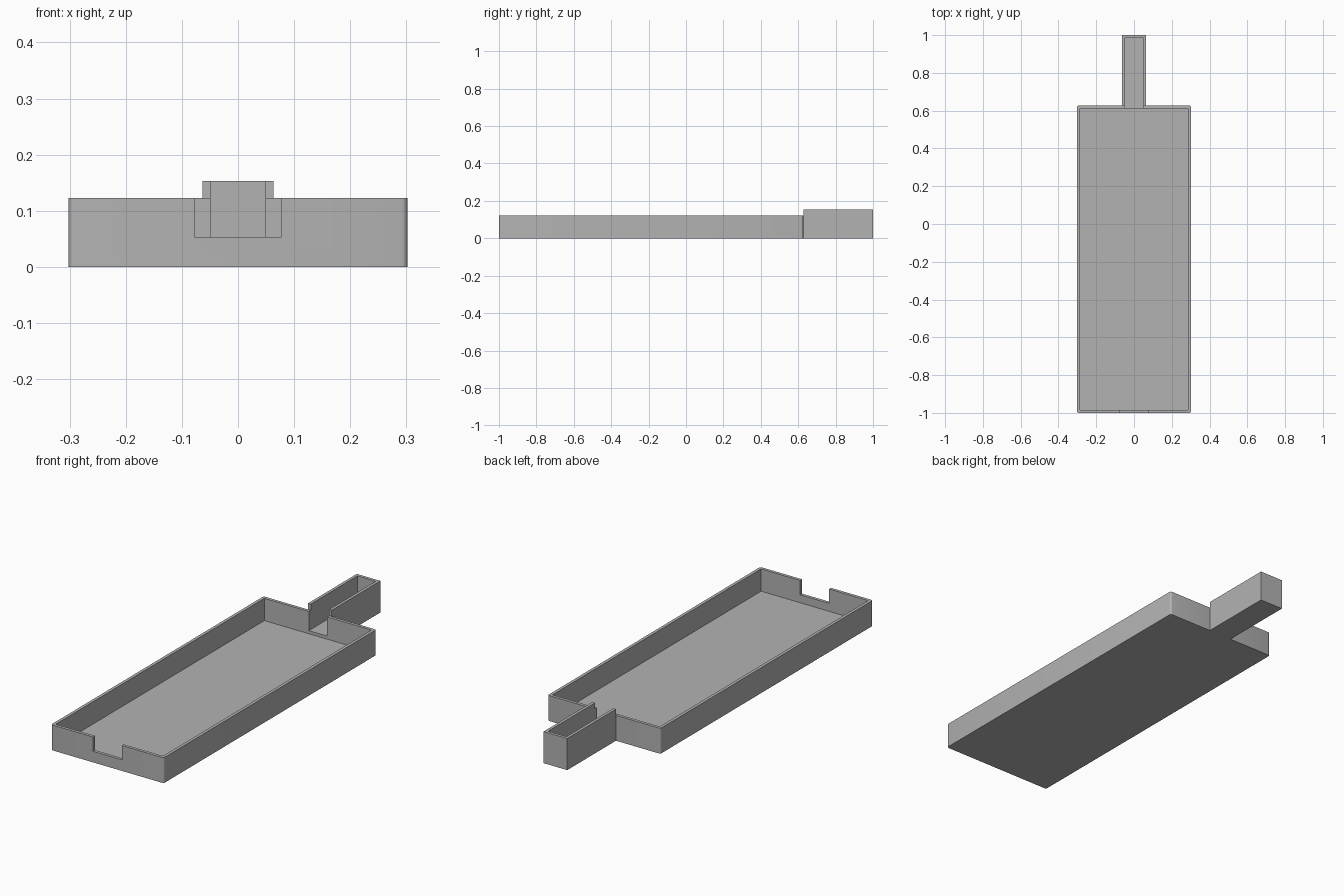
import bpy
import bmesh
from mathutils import Vector

# Remove the default cube
if "Cube" in bpy.data.objects:
    bpy.data.objects.remove(bpy.data.objects["Cube"], do_unlink=True)

WALL = 0.015            # wall and floor thickness
HALF_W = 0.302          # half the tray width
TRAY_H, HANDLE_H = 0.123, 0.153
FRONT, BACK, END = -1.0, 0.627, 1.0
HANDLE_W = 0.0635       # half the handle width
HANDLE_IN = 0.049       # half the handle channel width

grey = bpy.data.materials.new("Plain grey")
grey.use_nodes = True
grey.diffuse_color = (0.45, 0.45, 0.45, 1)
grey.node_tree.nodes["Principled BSDF"].inputs["Base Color"].default_value = (0.45, 0.45, 0.45, 1)


def box(name, lo, hi, corner=0.0):
    """Box between two corners, with optionally rounded upright edges."""
    lo, hi = Vector(lo), Vector(hi)
    bm = bmesh.new()
    bmesh.ops.create_cube(bm, size=1)
    for v in bm.verts:
        v.co = (lo + hi) / 2 + v.co * (hi - lo)
    if corner:
        upright = [e for e in bm.edges
                   if abs(e.verts[0].co.z - e.verts[1].co.z) > 0.01]
        bmesh.ops.bevel(bm, geom=upright, offset=corner, segments=4,
                        profile=0.5, affect='EDGES')
    mesh = bpy.data.meshes.new(name)
    bm.to_mesh(mesh)
    bm.free()
    mesh.materials.append(grey)
    obj = bpy.data.objects.new(name, mesh)
    bpy.context.collection.objects.link(obj)
    return obj


def combine(target, tool, operation):
    """Apply a boolean and discard the helper."""
    tool.hide_render = True
    mod = target.modifiers.new(operation.title(), 'BOOLEAN')
    mod.operation, mod.solver, mod.object = operation, 'EXACT', tool
    with bpy.context.temp_override(object=target, active_object=target,
                                   selected_objects=[target]):
        bpy.ops.object.modifier_apply(modifier=mod.name)
    bpy.data.objects.remove(tool, do_unlink=True)


# Outer shell of the tray, joined by the handle block at the back
tray = box("tray_with_handle", (-HALF_W, FRONT, 0), (HALF_W, BACK, TRAY_H), corner=0.01)
handle = box("handle_block", (-HANDLE_W, BACK - WALL / 2, 0), (HANDLE_W, END, TRAY_H))
combine(tray, handle, 'UNION')
handle_top = box("handle_top", (-HANDLE_W, BACK, TRAY_H - 0.02), (HANDLE_W, END, HANDLE_H))
combine(tray, handle_top, 'UNION')

# Open interior of the tray
inside = HALF_W - WALL
combine(tray, box("tray_cavity", (-inside, FRONT + WALL, WALL),
                  (inside, BACK - WALL, 0.3)), 'DIFFERENCE')

# Handle channel, running through the tray's back wall
combine(tray, box("handle_channel", (-HANDLE_IN, BACK - 2 * WALL, 2 * WALL),
                  (HANDLE_IN, END - WALL, 0.3)), 'DIFFERENCE')

# Notch in the front wall
combine(tray, box("front_notch", (-0.0775, FRONT - 0.1, 0.0535),
                  (0.0775, FRONT + 2 * WALL, 0.3)), 'DIFFERENCE')

# Smooth the rounded corners while keeping other edges crisp
bpy.ops.object.select_all(action='DESELECT')
tray.select_set(True)
bpy.context.view_layer.objects.active = tray
bpy.ops.object.shade_smooth_by_angle(angle=0.6)
